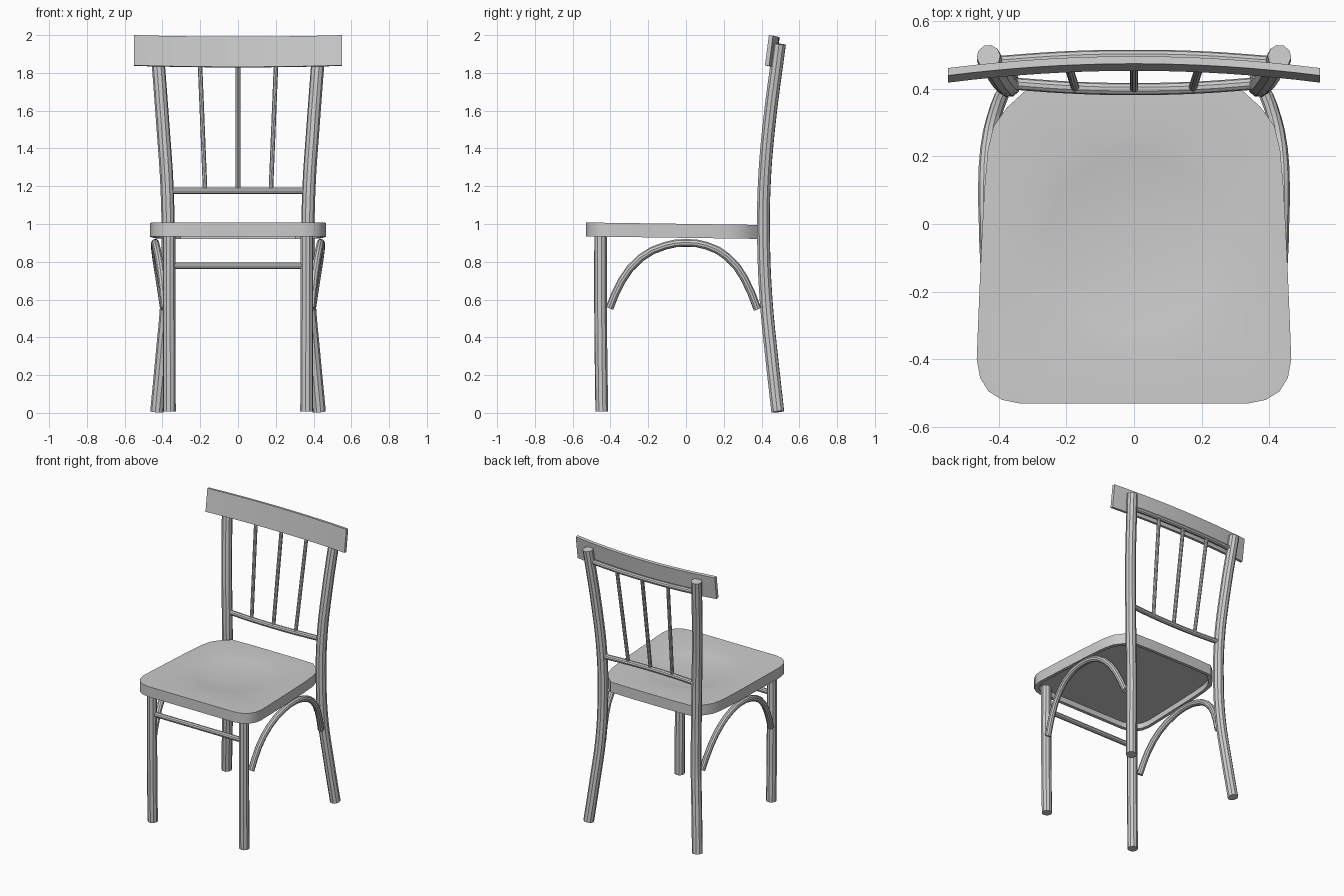
import bpy, bmesh, math

if "Cube" in bpy.data.objects:
    bpy.data.objects.remove(bpy.data.objects["Cube"])


def finish(ob, angle=35):
    bpy.ops.object.select_all(action='DESELECT')
    ob.select_set(True)
    bpy.context.view_layer.objects.active = ob
    bpy.ops.object.shade_smooth_by_angle(angle=math.radians(angle))


def tube(name, pts, radius, res=4):
    """Round rod swept along a smooth path."""
    cu = bpy.data.curves.new(name, 'CURVE')
    cu.dimensions = '3D'
    cu.bevel_depth = radius
    cu.bevel_resolution = 3
    cu.resolution_u = res
    cu.use_fill_caps = True
    sp = cu.splines.new('BEZIER')
    sp.bezier_points.add(len(pts) - 1)
    for bp, p in zip(sp.bezier_points, pts):
        bp.co = p
        bp.handle_left_type = bp.handle_right_type = 'AUTO'
    tmp = bpy.data.objects.new(name + "_path", cu)
    bpy.context.collection.objects.link(tmp)
    bpy.context.view_layer.update()
    dg = bpy.context.evaluated_depsgraph_get()
    me = bpy.data.meshes.new_from_object(tmp.evaluated_get(dg))
    bpy.data.objects.remove(tmp)
    bm = bmesh.new()
    bm.from_mesh(me)
    bmesh.ops.remove_doubles(bm, verts=bm.verts, dist=1e-5)
    bmesh.ops.recalc_face_normals(bm, faces=bm.faces)
    bm.to_mesh(me)
    bm.free()
    ob = bpy.data.objects.new(name, me)
    bpy.context.collection.objects.link(ob)
    finish(ob)
    return ob


def pair(name, pts, radius, res=4):
    for side, s in (("right", 1), ("left", -1)):
        tube(f"{name}_{side}", [(s * x, y, z) for x, y, z in pts], radius, res)


def loft(name, rings, close_rings=False):
    """Skin a list of equal-length closed rings and cap both ends."""
    bm = bmesh.new()
    vs = [[bm.verts.new(p) for p in r] for r in rings]
    n = len(vs[0])
    for a, b in zip(vs, vs[1:]):
        for i in range(n):
            j = (i + 1) % n
            bm.faces.new((a[i], a[j], b[j], b[i]))
    bm.faces.new(vs[0])
    bm.faces.new(vs[-1])
    bmesh.ops.recalc_face_normals(bm, faces=bm.faces)
    me = bpy.data.meshes.new(name)
    bm.to_mesh(me)
    bm.free()
    ob = bpy.data.objects.new(name, me)
    bpy.context.collection.objects.link(ob)
    finish(ob)
    return ob


# Legs
pair("front_leg", [(.363, -.446, .008), (.364, -.452, .5), (.364, -.452, .95)], .034)
pair("back_leg", [(.43, .486, .006), (.402, .453, .3), (.376, .424, .6),
                  (.37, .411, .9), (.376, .414, 1.2), (.396, .437, 1.5),
                  (.43, .495, 1.953)], .035)

# Seat: rounded outline, shallow dish on top, recess underneath, slight back tilt
half = [(.17, -.53), (.34, -.53), (.39, -.52), (.43, -.495), (.455, -.455), (.465, -.40),
        (.46, -.27), (.454, -.13), (.448, 0), (.441, .12), (.432, .22), (.415, .29),
        (.375, .345), (.32, .395), (.16, .40)]
outline = [(0, -.53)] + half + [(0, .40)] + [(-x, y) for x, y in reversed(half)]
CY = -.055


def tilt(x, y, z):
    return (x, y, z - .013 * (y + .53) / .93)


def outline_ring(scale, z):
    return [tilt(x * scale, CY + (y - CY) * scale, z) for x, y in outline]


def dish_ring(f, z):
    ring = []
    for x, y in outline:
        a = math.atan2(y - CY, x)
        ring.append(tilt(.325 * f * math.cos(a), CY + .325 * f * math.sin(a), z))
    return ring


rings = [outline_ring(.95, .985 - .005), outline_ring(.95, .934), outline_ring(1, .934),
         outline_ring(1, 1.008)]
rings[0] = outline_ring(.95, .972)
for f in (1, .8, .6, .4, .2):
    rings.append(dish_ring(f, 1.008 - .024 * (1 - f * f)))
loft("seat", rings)

# Side arches under the seat
pair("side_arch", [(.388, -.405, .555), (.402, -.34, .70), (.42, -.24, .82),
                   (.434, -.11, .885), (.438, 0, .90), (.44, .11, .885),
                   (.434, .22, .825), (.416, .31, .71), (.392, .378, .55)], .021, 2)

# Rails and stretcher
tube("front_stretcher", [(-.36, -.45, .778), (.36, -.45, .778)], .018)
tube("lower_back_rail", [(-.37, .416, 1.176), (-.18, .403, 1.176), (0, .399, 1.176),
                         (.18, .403, 1.176), (.37, .416, 1.176)], .018)
tube("upper_back_rail", [(-.415, .478, 1.865), (-.2, .493, 1.863), (0, .497, 1.862),
                         (.2, .493, 1.863), (.415, .478, 1.865)], .018)

# Spindles
for label, s in (("left", -1), ("middle", 0), ("right", 1)):
    y0, y1 = (.40, .497) if s == 0 else (.403, .493)
    tube(f"spindle_{label}", [(s * .174, y0, 1.176), (s * .202, y1, 1.865)], .0125)

# Curved, leaning headboard
sections = []
for i in range(17):
    x = -.55 + 1.1 * i / 16
    k = 1 - (x / .55) ** 2
    y, z = .418 + .035 * k, -.008 * k
    sections.append([(x, y, 1.84 + z), (x, y + .022, 1.837 + z),
                     (x, y + .043, 1.997 + z), (x, y + .021, 2.0 + z)])
loft("headboard", sections)
